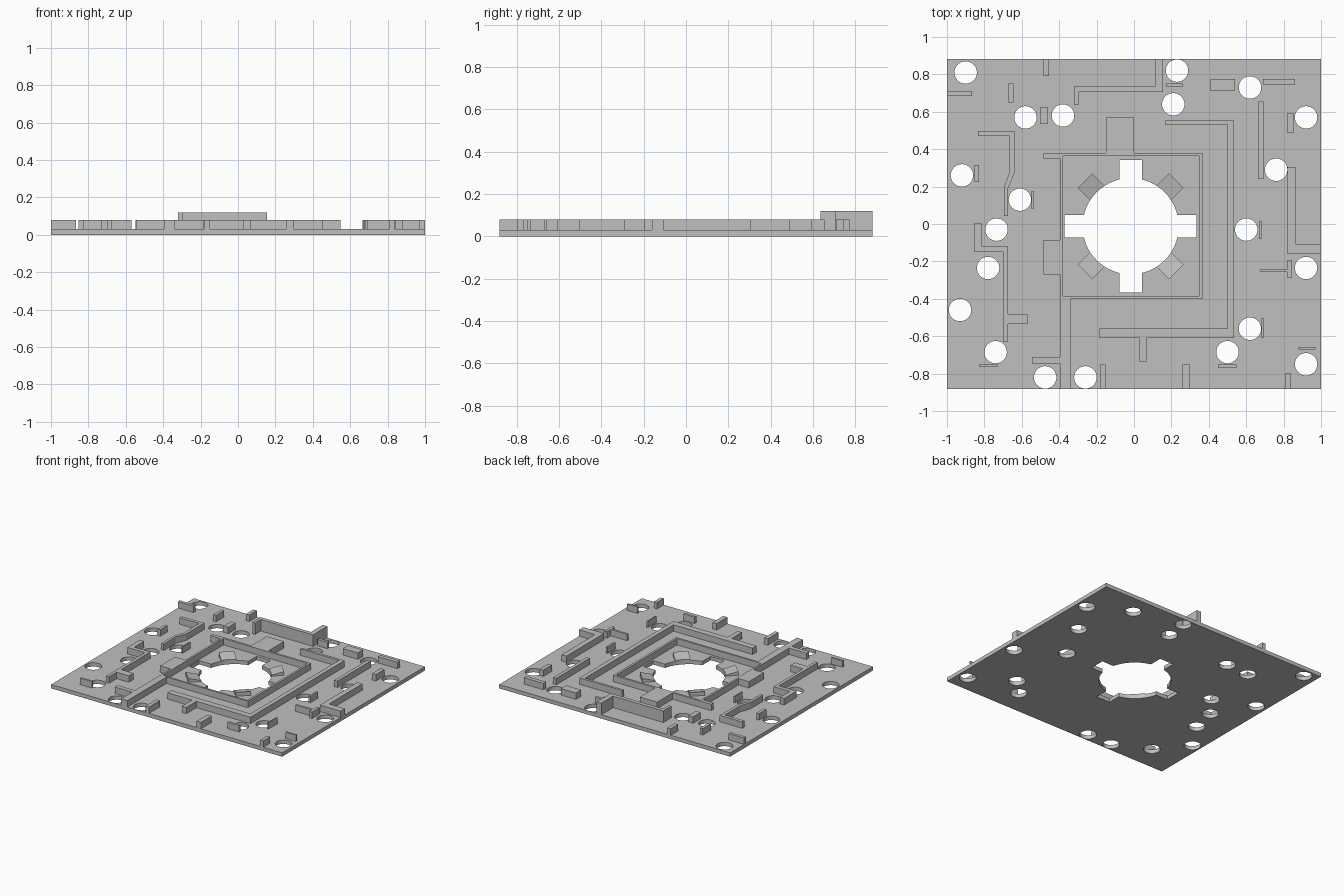
import bpy
import bmesh
import math
from mathutils import Matrix, Vector

default_cube = bpy.data.objects.get("Cube")
if default_cube:
    bpy.data.objects.remove(default_cube, do_unlink=True)

EDGE = 0.8825        # half depth of the base plate
FLOOR = 0.03         # top of the plate
WALL = 0.08          # top of the ordinary walls
TALL = 0.12          # top of the back wall
HUB = Vector((-0.018, -0.012, 0))

grey = bpy.data.materials.new("light_grey")
grey.use_nodes = True
colour = (0.53, 0.53, 0.53, 1)
grey.diffuse_color = colour
grey.node_tree.nodes["Principled BSDF"].inputs["Base Color"].default_value = colour


def prism(name, outline, bottom=FLOOR, top=WALL):
    """Extrude a flat outline from bottom to top."""
    bm = bmesh.new()
    base = bm.faces.new([bm.verts.new((x, y, bottom)) for x, y in outline])
    lift = bmesh.ops.extrude_face_region(bm, geom=[base])["geom"]
    moved = [item for item in lift if isinstance(item, bmesh.types.BMVert)]
    bmesh.ops.translate(bm, verts=moved, vec=(0, 0, top - bottom))
    bmesh.ops.recalc_face_normals(bm, faces=bm.faces)
    mesh = bpy.data.meshes.new(name)
    bm.to_mesh(mesh)
    bm.free()
    mesh.materials.append(grey)
    obj = bpy.data.objects.new(name, mesh)
    bpy.context.collection.objects.link(obj)
    return obj


def rectangle(left, right, front, back):
    return [(left, front), (right, front), (right, back), (left, back)]


def circle(x, y, radius, sides):
    angles = [math.tau * i / sides for i in range(sides)]
    return [(x + radius * math.cos(a), y + radius * math.sin(a)) for a in angles]


def cut(target, cutter):
    """Subtract the cutter, bake the result and drop the cutter."""
    modifier = target.modifiers.new("cut", "BOOLEAN")
    modifier.operation = "DIFFERENCE"
    modifier.solver = "EXACT"
    modifier.object = cutter
    cutter.hide_render = True
    graph = bpy.context.evaluated_depsgraph_get()
    baked = bpy.data.meshes.new_from_object(target.evaluated_get(graph))
    target.modifiers.clear()
    target.data = baked
    bpy.data.objects.remove(cutter, do_unlink=True)


# Base plate with round holes
plate = prism("base_plate", rectangle(-1, 1, -EDGE, EDGE), 0, FLOOR)
holes = [
    (-.9, .81), (-.58, .57), (-.38, .58), (.23, .82), (.21, .64), (.62, .73),
    (.92, .57), (.76, .29), (.6, -.03), (.92, -.235), (.62, -.56), (.5, -.685),
    (.92, -.75), (-.26, -.82), (-.475, -.82), (-.74, -.685), (-.93, -.46),
    (-.78, -.235), (-.735, -.03), (-.61, .13), (-.92, .26),
]
for x, y in holes:
    cut(plate, prism("hole_cutter", circle(x, y, .06, 32), -1, 1))

# Central opening with four slots
cut(plate, prism("opening_cutter", circle(HUB.x, HUB.y, .257, 64), -1, 1))
for across, along in ((.353, .06), (.06, .353)):
    slot = rectangle(HUB.x - across, HUB.x + across, HUB.y - along, HUB.y + along)
    cut(plate, prism("slot_cutter", slot, -1, 1))
bpy.ops.object.select_all(action="DESELECT")
plate.select_set(True)
bpy.context.view_layer.objects.active = plate
bpy.ops.object.shade_smooth_by_angle(angle=math.radians(30))

# Sloping pads on the diagonals of the opening
for index, side in enumerate(("back_left", "front_left", "front_right", "back_right")):
    pad = prism(side + "_pad", rectangle(.245, .345, -.055, .055), FLOOR, .06)
    for vertex in pad.data.vertices:
        if vertex.co.z > FLOOR + .01 and vertex.co.x < .3:
            vertex.co.z = FLOOR + .005
    turn = Matrix.Rotation(math.radians(135 + 90 * index), 4, "Z")
    pad.data.transform(Matrix.Translation(HUB) @ turn)
    cut(pad, prism("opening_cutter", circle(HUB.x, HUB.y, .257, 64), -1, 1))

# Square enclosure with its side arms
enclosure = prism("central_enclosure", [
    (-.485, .38), (-.15, .38), (-.15, .57), (0, .57), (0, .38), (.365, .38),
    (.365, -.4), (-.34, -.4), (-.34, -EDGE), (-.395, -EDGE), (-.395, -.745),
    (-.545, -.745), (-.545, -.71), (-.395, -.71), (-.395, -.27), (-.485, -.27),
    (-.485, -.085), (-.395, -.085), (-.395, .35), (-.485, .35),
])
cut(enclosure, prism("room_cutter", rectangle(-.38, .348, -.385, .363), 0, 1))

# Long angled walls
prism("right_surround_wall", [
    (.165, .553), (.535, .553), (.535, -.61), (.067, -.61), (.067, -.735),
    (.03, -.735), (.03, -.61), (-.185, -.61), (-.185, -.56), (.5, -.56),
    (.5, .533), (.165, .533),
])
prism("back_tall_wall", [
    (-.32, .635), (-.32, .737), (.115, .737), (.115, EDGE), (.155, EDGE),
    (.155, .706), (-.297, .706), (-.297, .635),
], FLOOR, TALL)
prism("left_bent_wall", [
    (-.835, .497), (-.64, .497), (-.64, .27), (-.673, .19), (-.673, .043),
    (-.695, .043), (-.695, .195), (-.665, .28), (-.665, .47), (-.835, .47),
])
prism("left_stepped_wall", [
    (-.853, .005), (-.815, .005), (-.815, -.118), (-.675, -.118), (-.675, -.48),
    (-.57, -.48), (-.57, -.535), (-.675, -.535), (-.675, -.63), (-.7, -.63),
    (-.7, -.15), (-.853, -.15),
])
prism("right_corner_wall", [
    (.82, .305), (.863, .305), (.863, -.107), (1, -.107), (1, -.16), (.82, -.16),
])
prism("right_tee_wall", [
    (.677, -.257), (.82, -.257), (.82, -.29), (.843, -.29), (.843, -.193),
    (.82, -.193), (.82, -.24), (.677, -.24),
])

# Short separate ribs
ribs = {
    "back_edge_rib": (-.485, -.455, .79, EDGE),
    "back_left_edge_rib": (-1, -.865, .685, .71),
    "back_left_upright_rib": (-.67, -.645, .65, .75),
    "back_left_block": (-.5, -.46, .535, .625),
    "back_centre_rib": (.175, .26, .733, .755),
    "back_right_block": (.41, .54, .71, .775),
    "back_right_rib": (.69, .86, .743, .775),
    "right_long_rib": (.665, .692, .24, .655),
    "right_short_rib": (.82, .853, .487, .593),
    "right_inner_rib": (.667, .682, -.08, .015),
    "right_thin_rib": (.683, .692, -.61, -.503),
    "front_right_thin_rib": (.88, .97, -.67, -.657),
    "front_right_edge_rib": (.81, .837, -EDGE, -.797),
    "front_centre_edge_rib": (.26, .297, -EDGE, -.75),
    "front_right_cross_rib": (.45, .548, -.77, -.75),
    "front_left_edge_rib": (-.183, -.152, -EDGE, -.75),
    "front_left_cross_rib": (-.83, -.73, -.765, -.75),
    "left_outer_rib": (-.853, -.83, .225, .315),
    "left_inner_rib": (-.547, -.537, .08, .177),
}
for name, bounds in ribs.items():
    prism(name, rectangle(*bounds))
